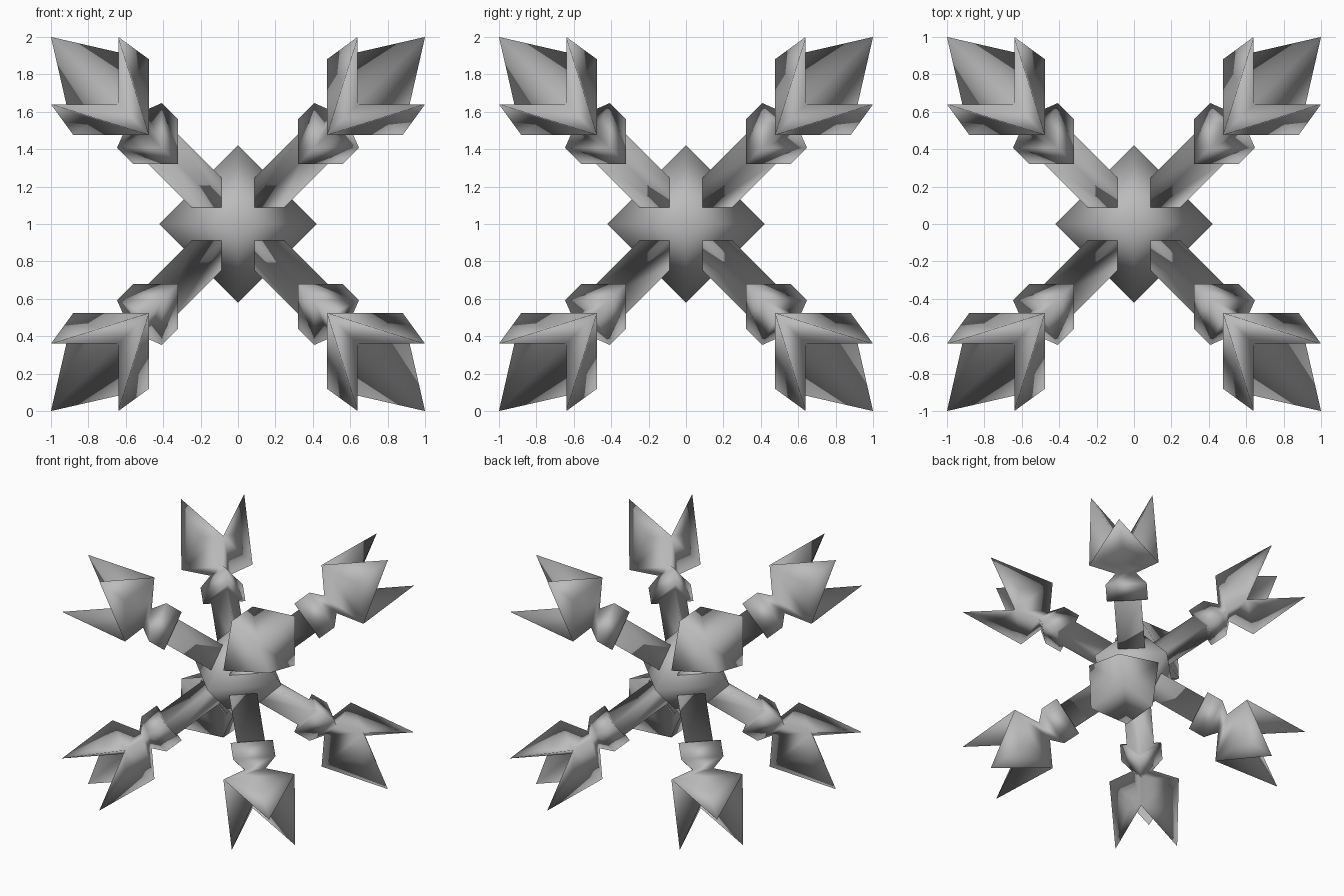
import bpy, bmesh
from itertools import product
from mathutils import Vector

if "Cube" in bpy.data.objects:
    bpy.data.objects.remove(bpy.data.objects["Cube"], do_unlink=True)

grey = bpy.data.materials.new("plain_grey")
grey.use_nodes = True
COLOUR = (0.5, 0.5, 0.5, 1)
grey.diffuse_color = COLOUR
grey.node_tree.nodes["Principled BSDF"].inputs["Base Color"].default_value = COLOUR

CENTRE = Vector((0, 0, 1))


def finish(bm, name):
    """Turn a bmesh into a smooth shaded grey object."""
    bmesh.ops.recalc_face_normals(bm, faces=bm.faces)
    for f in bm.faces:
        f.smooth = True
    mesh = bpy.data.meshes.new(name)
    bm.to_mesh(mesh)
    bm.free()
    mesh.materials.append(grey)
    ob = bpy.data.objects.new(name, mesh)
    ob.location = CENTRE
    bpy.context.collection.objects.link(ob)


def triangle(bm, signs, m, r):
    """Three vertices around a cube diagonal: distance m along it, spread r."""
    return [bm.verts.new([s * (m + (2 * r if i == k else -r))
                          for i, s in enumerate(signs)]) for k in range(3)]


# Core: an octahedron with its points on the axes
bm = bmesh.new()
corner = {(a, s): bm.verts.new([s * 0.42 if i == a else 0 for i in range(3)])
          for a in range(3) for s in (-1, 1)}
for signs in product((-1, 1), repeat=3):
    bm.faces.new([corner[a, s] for a, s in enumerate(signs)])
finish(bm, "core")

# Arm sections: shaft, collar, neck, crown base
SECTIONS = [(0.1, 0.053), (0.4, 0.053), (0.4, 0.08), (0.487, 0.08),
            (0.53, 0.04), (0.61, 0.135)]


def build_arm(signs, name):
    bm = bmesh.new()
    rings = [triangle(bm, signs, m, r) for m, r in SECTIONS]
    bm.faces.new(rings[0])
    for low, high in zip(rings, rings[1:]):
        for i in range(3):
            j = (i + 1) % 3
            bm.faces.new((low[i], low[j], high[j], high[i]))
    # Crown: three prongs around a hollow, each with a dented outer side
    base = rings[-1]
    tips = triangle(bm, signs, 0.88, -0.12)
    dents = triangle(bm, signs, 0.693, -0.067)
    hollow = bm.verts.new([0.64 * s for s in signs])
    for k in range(3):
        a, b = base[(k + 1) % 3], base[(k + 2) % 3]
        bm.faces.new((a, b, dents[k]))
        for v in (a, b):
            bm.faces.new((v, tips[k], dents[k]))
            bm.faces.new((v, tips[k], hollow))
    finish(bm, name)


for sx, sy, sz in product((-1, 1), repeat=3):
    name = "_".join(("upper" if sz > 0 else "lower",
                     "back" if sy > 0 else "front",
                     "left" if sx > 0 else "right", "arm"))
    build_arm((sx, sy, sz), name)
